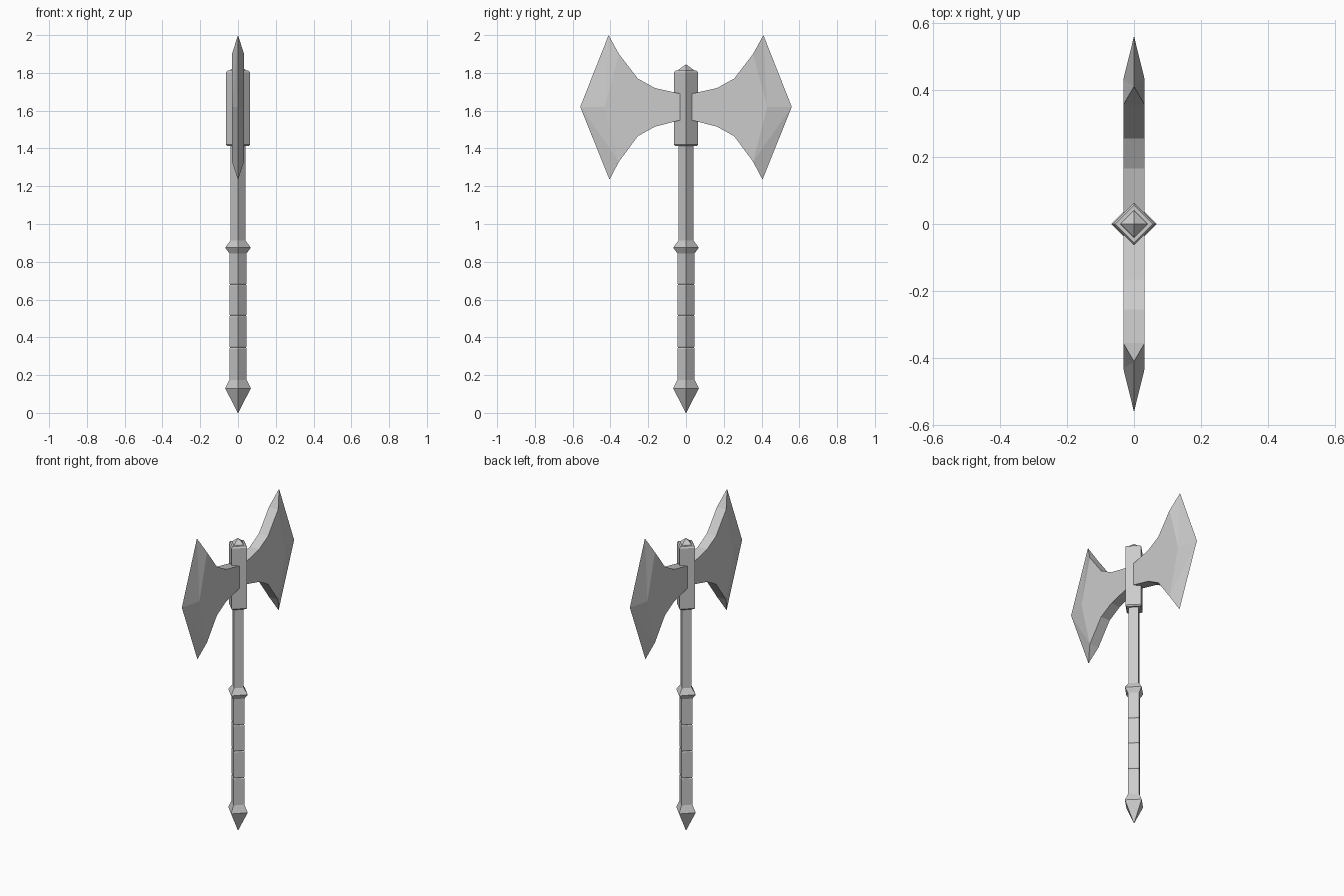
import bpy, bmesh
from math import cos, sin, pi

cube = bpy.data.objects.get("Cube")
if cube:
    bpy.data.objects.remove(cube, do_unlink=True)

# One flat grey for the whole axe
steel = bpy.data.materials.new("steel_grey")
steel.use_nodes = True
GREY = (0.6, 0.6, 0.6, 1)
steel.diffuse_color = GREY
steel.node_tree.nodes["Principled BSDF"].inputs["Base Color"].default_value = GREY


def finish(name, bm):
    bmesh.ops.remove_doubles(bm, verts=bm.verts, dist=0.0001)
    bmesh.ops.recalc_face_normals(bm, faces=bm.faces)
    mesh = bpy.data.meshes.new(name)
    bm.to_mesh(mesh)
    bm.free()
    mesh.materials.append(steel)
    obj = bpy.data.objects.new(name, mesh)
    bpy.context.collection.objects.link(obj)
    return obj


def diamond_column(name, profile):
    """Four-sided column with corners on the axes, from (radius, z) pairs."""
    bm = bmesh.new()
    rings = [[bm.verts.new((r * cos(i * pi / 2), r * sin(i * pi / 2), z))
              for i in range(4)] for r, z in profile]
    for low, high in zip(rings, rings[1:]):
        for i in range(4):
            j = (i + 1) % 4
            bm.faces.new((low[i], low[j], high[j], high[i]))
    bm.faces.new(rings[0][::-1])
    bm.faces.new(rings[-1])
    return finish(name, bm)


# Handle parts, bottom to top
diamond_column("pommel", [(0.001, 0), (0.068, 0.13), (0.046, 0.175)])
grip = [(0.046, 0.17)]
for z in (0.345, 0.515, 0.68):
    grip += [(0.046, z - 0.006), (0.042, z), (0.046, z + 0.006)]
diamond_column("grip", grip + [(0.046, 0.85)])
diamond_column("collar", [(0.046, 0.845), (0.068, 0.875), (0.04, 0.912)])
diamond_column("shaft", [(0.04, 0.9), (0.04, 1.43)])
diamond_column("head_socket", [(0.056, 1.412), (0.064, 1.42), (0.064, 1.802), (0.056, 1.812)])
diamond_column("socket_cap", [(0.042, 1.808), (0.038, 1.818), (0.001, 1.845)])


def blade(name, side):
    """Flat flared body with a bevelled cutting edge, as (y, z) points."""
    half = 0.032
    body = [(0.03, 1.55), (0.165, 1.515), (0.255, 1.465), (0.355, 1.33),
            (0.43, 1.62),
            (0.355, 1.90), (0.255, 1.77), (0.165, 1.72), (0.03, 1.69)]
    edge = [(0.405, 1.235), (0.56, 1.62), (0.41, 2.0)]
    bm = bmesh.new()
    left, right = [[bm.verts.new((s * half, side * y, z)) for y, z in body]
                   for s in (1, -1)]
    tips = [bm.verts.new((0, side * y, z)) for y, z in edge]
    for cheek in (left, right):
        # Cheek in strips between lower and upper outline
        for i in range(3):
            bm.faces.new((cheek[i], cheek[i + 1], cheek[7 - i], cheek[8 - i]))
        bm.faces.new(cheek[3:6])
        # Sharpened bevel
        for i in range(2):
            bm.faces.new((cheek[3 + i], tips[i], tips[i + 1]))
            bm.faces.new((cheek[3 + i], tips[i + 1], cheek[4 + i]))
    # Rim of the body, and the points of the cutting edge
    for i in (0, 1, 2, 5, 6, 7, 8):
        j = (i + 1) % 9
        bm.faces.new((left[i], left[j], right[j], right[i]))
    bm.faces.new((left[3], right[3], tips[0]))
    bm.faces.new((left[5], right[5], tips[2]))
    return finish(name, bm)


blade("front_blade", -1)
blade("back_blade", 1)
